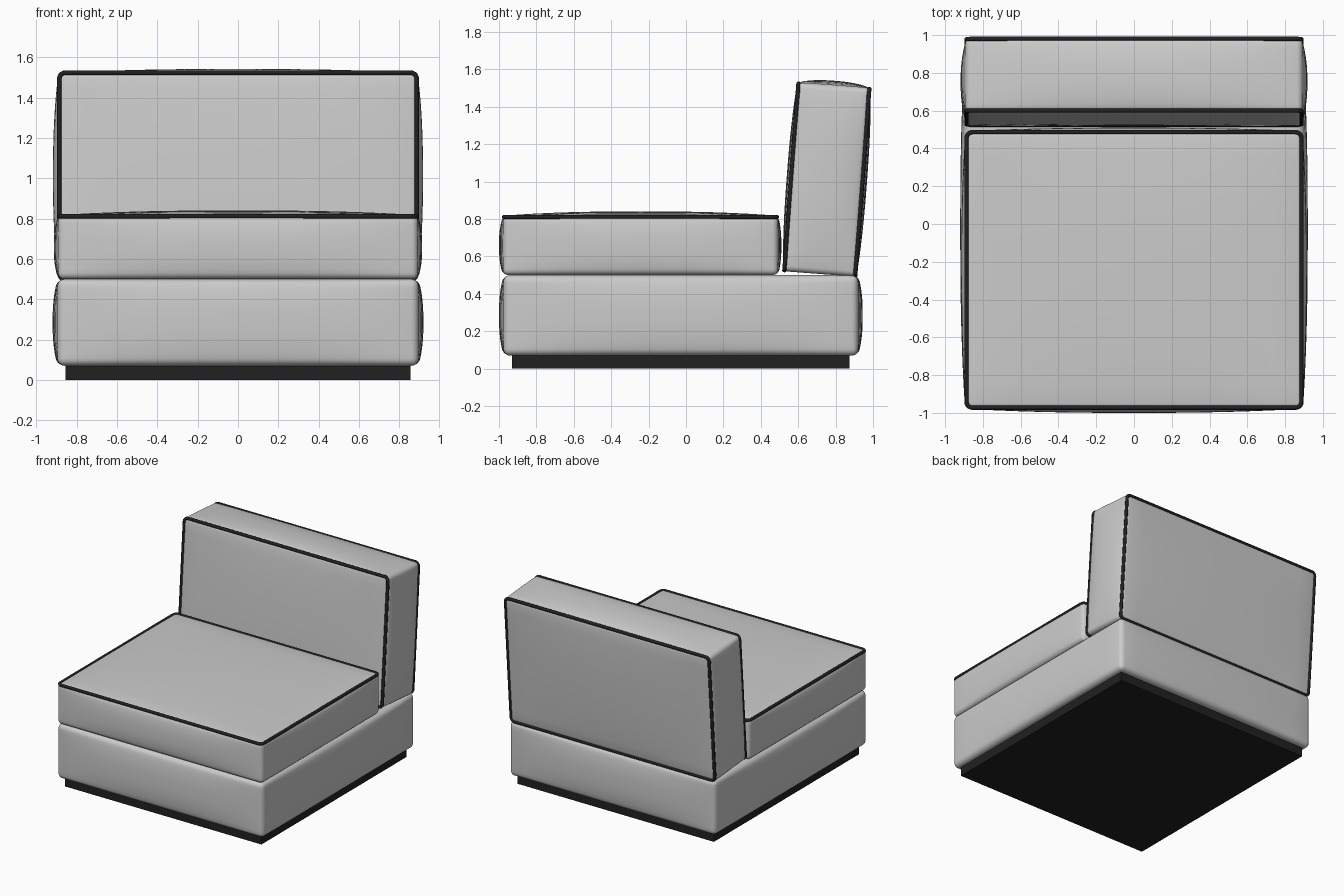
import bpy, bmesh, math
from mathutils import Vector, Matrix

if "Cube" in bpy.data.objects:
    bpy.data.objects.remove(bpy.data.objects["Cube"])

black = bpy.data.materials.new("black")
black.diffuse_color = (0.015, 0.015, 0.016, 1)
black.use_nodes = True
black.node_tree.nodes["Principled BSDF"].inputs["Base Color"].default_value = black.diffuse_color


def remap(u, h, r):
    # Concentrate the outer grid rings inside the rounded edge
    a = abs(u)
    k = 0.7
    d = a / k * (h - r) if a <= k else h - r + r * (a - k) / (1 - k)
    return math.copysign(d, u)


def cushion(name, centre, half, bulge, r=0.03, tilt=0):
    """Rounded box with puffed faces; bulge = ((-x, +x), (-y, +y), (-z, +z))."""
    bm = bmesh.new()
    bmesh.ops.create_cube(bm, size=2)
    bmesh.ops.subdivide_edges(bm, edges=bm.edges[:], cuts=19, use_grid_fill=True)
    for v in bm.verts:
        q = Vector([remap(v.co[i], half[i], r) for i in range(3)])
        inner = Vector([max(r - half[i], min(half[i] - r, q[i])) for i in range(3)])
        p = inner + (q - inner).normalized() * r
        n = [p[i] / half[i] for i in range(3)]
        w = [max(0, 1 - abs(t) ** 2.5) for t in n]
        for i in range(3):
            p[i] += bulge[i][n[i] > 0] * n[i] * w[i - 1] * w[i - 2]
        v.co = p
    me = bpy.data.meshes.new(name)
    bm.to_mesh(me)
    bm.free()
    me.shade_smooth()
    ob = bpy.data.objects.new(name, me)
    bpy.context.collection.objects.link(ob)
    ob.matrix_world = Matrix.Translation(centre) @ Matrix.Rotation(tilt, 4, 'X')
    return ob


def piping(name, hx, hy, matrix, corner=0.03, radius=0.012):
    """Round cord following a rounded rectangle in the local XY plane."""
    pts = []
    for k, (sx, sy) in enumerate([(1, 1), (-1, 1), (-1, -1), (1, -1)]):
        for j in range(6):
            a = math.pi / 2 * (k + j / 5)
            pts.append((sx * (hx - corner) + corner * math.cos(a),
                        sy * (hy - corner) + corner * math.sin(a), 0, 1))
    cu = bpy.data.curves.new(name, 'CURVE')
    cu.dimensions = '3D'
    cu.bevel_depth = radius
    cu.bevel_resolution = 3
    sp = cu.splines.new('POLY')
    sp.points.add(len(pts) - 1)
    for p, co in zip(sp.points, pts):
        p.co = co
    sp.use_cyclic_u = True
    cu.materials.append(black)
    ob = bpy.data.objects.new(name, cu)
    bpy.context.collection.objects.link(ob)
    ob.matrix_world = matrix
    bpy.ops.object.select_all(action='DESELECT')
    ob.select_set(True)
    bpy.context.view_layer.objects.active = ob
    bpy.ops.object.convert(target='MESH')
    bpy.context.object.data.shade_smooth()


# Plinth
bpy.ops.mesh.primitive_cube_add(size=1, location=(0, -0.0275, 0.0375))
plinth = bpy.context.object
plinth.name = "plinth"
plinth.scale = (1.71, 1.805, 0.075)
plinth.data.materials.append(black)

# Base block
side = (0.025, 0.025)
cushion("base", (0, -0.0275, 0.285), (0.895, 0.9475, 0.215),
        (side, side, (0, 0)), r=0.035)

# Seat cushion with cord round the top edge
cushion("seat", (0, -0.243, 0.659), (0.892, 0.735, 0.159),
        ((0.022, 0.022), (0.022, 0.018), (0, 0.023)))
piping("seat_piping", 0.886, 0.729, Matrix.Translation((0, -0.243, 0.811)))

# Leaning backrest with cord round the front and back faces
centre, lean = Vector((0, 0.753, 1.011)), math.radians(-4.3)
cushion("backrest", centre, (0.892, 0.197, 0.506),
        ((0.026, 0.026), (0.018, 0.018), (0, 0.024)), tilt=lean)
frame = Matrix.Translation(centre) @ Matrix.Rotation(lean, 4, 'X')
for label, y in (("front", -0.19), ("rear", 0.19)):
    face = Matrix.Translation((0, y, 0)) @ Matrix.Rotation(math.pi / 2, 4, 'X')
    piping("backrest_piping_" + label, 0.886, 0.5, frame @ face)
